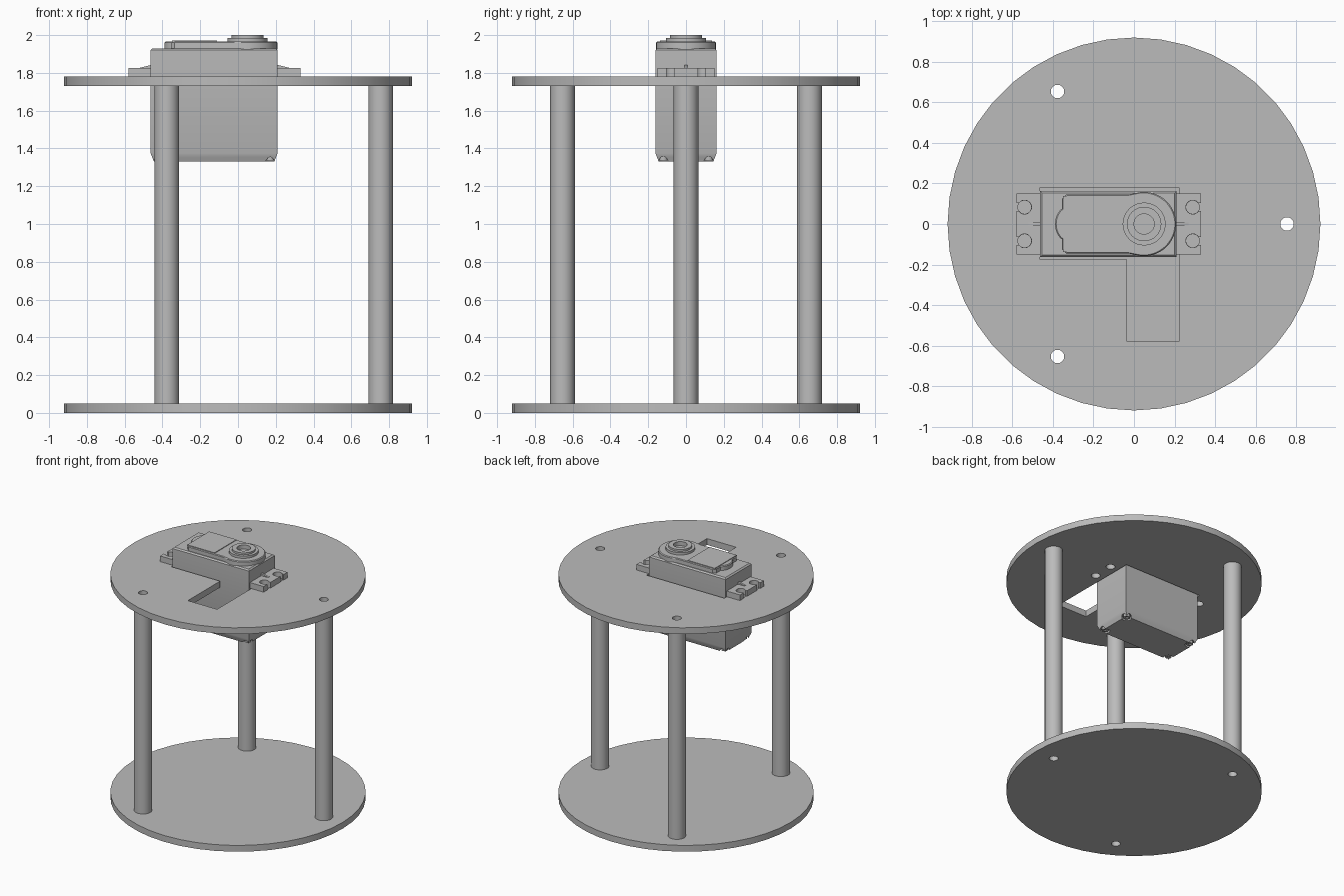
import bpy, bmesh, math
from mathutils import Matrix

cube = bpy.data.objects.get("Cube")
if cube:
    bpy.data.objects.remove(cube, do_unlink=True)

grey = bpy.data.materials.new("plain grey")
grey.use_nodes = True
colour = (0.5, 0.5, 0.5, 1)
grey.diffuse_color = colour
grey.node_tree.nodes["Principled BSDF"].inputs["Base Color"].default_value = colour


def circle(x, y, r, n=32, start=0, end=2 * math.pi):
    full = abs(end - start - 2 * math.pi) < 0.001
    steps = n if full else n - 1
    return [(x + r * math.cos(start + (end - start) * i / steps),
             y + r * math.sin(start + (end - start) * i / steps)) for i in range(n)]


def rect(x0, x1, y0, y1):
    return [(x0, y0), (x1, y0), (x1, y1), (x0, y1)]


def loft(name, *sections):
    """Closed solid through (outline, height) sections, listed bottom to top."""
    bm = bmesh.new()
    rings = [[bm.verts.new((x, y, z)) for x, y in pts] for pts, z in sections]
    n = len(rings[0])
    bm.faces.new(rings[0][::-1])
    bm.faces.new(rings[-1])
    for a, b in zip(rings, rings[1:]):
        for i in range(n):
            j = (i + 1) % n
            bm.faces.new((a[i], a[j], b[j], b[i]))
    bmesh.ops.recalc_face_normals(bm, faces=bm.faces)
    mesh = bpy.data.meshes.new(name)
    bm.to_mesh(mesh)
    bm.free()
    mesh.materials.append(grey)
    obj = bpy.data.objects.new(name, mesh)
    bpy.context.collection.objects.link(obj)
    return obj


def prism(name, pts, z0, z1):
    return loft(name, (pts, z0), (pts, z1))


def select(obj):
    bpy.ops.object.select_all(action="DESELECT")
    obj.select_set(True)
    bpy.context.view_layer.objects.active = obj


def cut(obj, outlines, z0, z1):
    """Cut each outline from the solid, then drop the cutters."""
    for pts in outlines:
        cutter = prism("cutter", pts, z0, z1)
        cutter.hide_render = True
        select(obj)
        mod = obj.modifiers.new("cut", "BOOLEAN")
        mod.operation = "DIFFERENCE"
        mod.solver = "EXACT"
        mod.object = cutter
        bpy.ops.object.modifier_apply(modifier=mod.name)
        bpy.data.objects.remove(cutter, do_unlink=True)
    return obj


parts = []
posts = circle(0, 0, 0.755, 3)
BASE, UNDER, DECK = 0.05, 1.73, 1.78
MID = -0.125                      # servo centre line in x
screws = [(MID + sx * 0.415, sy * 0.083) for sx in (-1, 1) for sy in (-1, 1)]
bores = [circle(x, y, 0.033, 20) for x, y in posts]

# Round plates
bottom_plate = cut(prism("bottom_plate", circle(0, 0, 0.92, 44), 0, BASE), bores, -0.1, 0.1)
top_plate = prism("top_plate", circle(0, 0, 0.92, 44), UNDER, DECK)
opening = [(-0.465, -0.175), (-0.035, -0.175), (-0.035, -0.58), (0.222, -0.58),
           (0.222, 0.18), (-0.465, 0.18)]
cut(top_plate, bores + [opening] + [circle(x, y, 0.033, 20) for x, y in screws], 1.6, 1.9)
parts += [bottom_plate, top_plate]

# Hollow posts
for i, (x, y) in enumerate(posts):
    post = prism(f"post_{i + 1}", circle(x, y, 0.065, 32), BASE, UNDER)
    parts.append(cut(post, [bores[i]], 0, 1.8))

# Servo case with tapered foot and chamfered top edge
X0, X1, Y = -0.463, 0.21, 0.162


def inset(d):
    return rect(X0 + d, X1 - d, -Y + d, Y - d)


case = loft("servo_case", (inset(0.018), 1.33), (inset(0), 1.375),
            (inset(0), 1.92), (inset(0.01), 1.93))
corners = [(x, y) for x in (X0 + 0.04, X1 - 0.04) for y in (-0.12, 0.12)]
cut(case, [circle(x, y, 0.034, 20) for x, y in corners], 1.3, 1.355)
parts.append(case)
for i, (x, y) in enumerate(corners):
    screw = prism(f"case_screw_{i + 1}", circle(x, y, 0.024, 16), 1.335, 1.356)
    parts.append(cut(screw, [circle(x, y, 0.011, 6)], 1.3, 1.347))

# Mounting ears with open screw slots, and their stiffening ribs
for side, label in ((1, "left"), (-1, "right")):
    ear = prism(f"{label}_ear", rect(*sorted((MID + side * 0.33, MID + side * 0.455)),
                                     -0.15, 0.15), DECK, 1.825)
    slots = []
    for y in (-0.083, 0.083):
        slots.append(circle(MID + side * 0.415, y, 0.034, 24))
        slots.append(rect(*sorted((MID + side * 0.43, MID + side * 0.5)), y - 0.02, y + 0.02))
    parts.append(cut(ear, slots, 1.7, 1.9))
    low, high = MID + side * 0.395, MID + side * 0.33
    parts.append(loft(f"{label}_rib",
                      (rect(*sorted((low, high)), -0.008, 0.008), 1.82),
                      (rect(*sorted((low, high)), -0.008, 0.008), 1.827),
                      (rect(*sorted((high + side * 0.005, high)), -0.008, 0.008), 1.842)))

# Gearbox lid: rounded nose, rectangular panel and round output end
AXIS = 0.05
outline = circle(AXIS, 0, 0.158, 29, -math.pi * 0.58, math.pi * 0.58)
outline += [(-0.03, 0.145), (-0.335, 0.145), (-0.355, 0.125), (-0.355, 0.075)]
outline += circle(-0.285, 0, 0.105, 9, math.pi * 0.77, math.pi * 1.23)
outline += [(-0.355, -0.075), (-0.355, -0.125), (-0.335, -0.145), (-0.03, -0.145)]
centre = (-0.09, 0)
small = [(centre[0] + (x - centre[0]) * 0.98, y * 0.97) for x, y in outline]
lid = loft("gearbox_lid", (outline, 1.925), (outline, 1.96), (small, 1.966))
parts.append(lid)
parts.append(prism("lid_panel", rect(-0.35, -0.11, -0.138, 0.138), 1.96, 1.971))

# Stepped output hub with a blind centre hole
hub = loft("output_hub", (circle(AXIS, 0, 0.106), 1.96), (circle(AXIS, 0, 0.106), 1.985),
           (circle(AXIS, 0, 0.085), 1.985), (circle(AXIS, 0, 0.085), 2.0))
parts.append(cut(hub, [circle(AXIS, 0, 0.05)], 1.968, 2.1))

for part in parts:
    select(part)
    bpy.ops.object.shade_smooth_by_angle(angle=math.radians(30))
